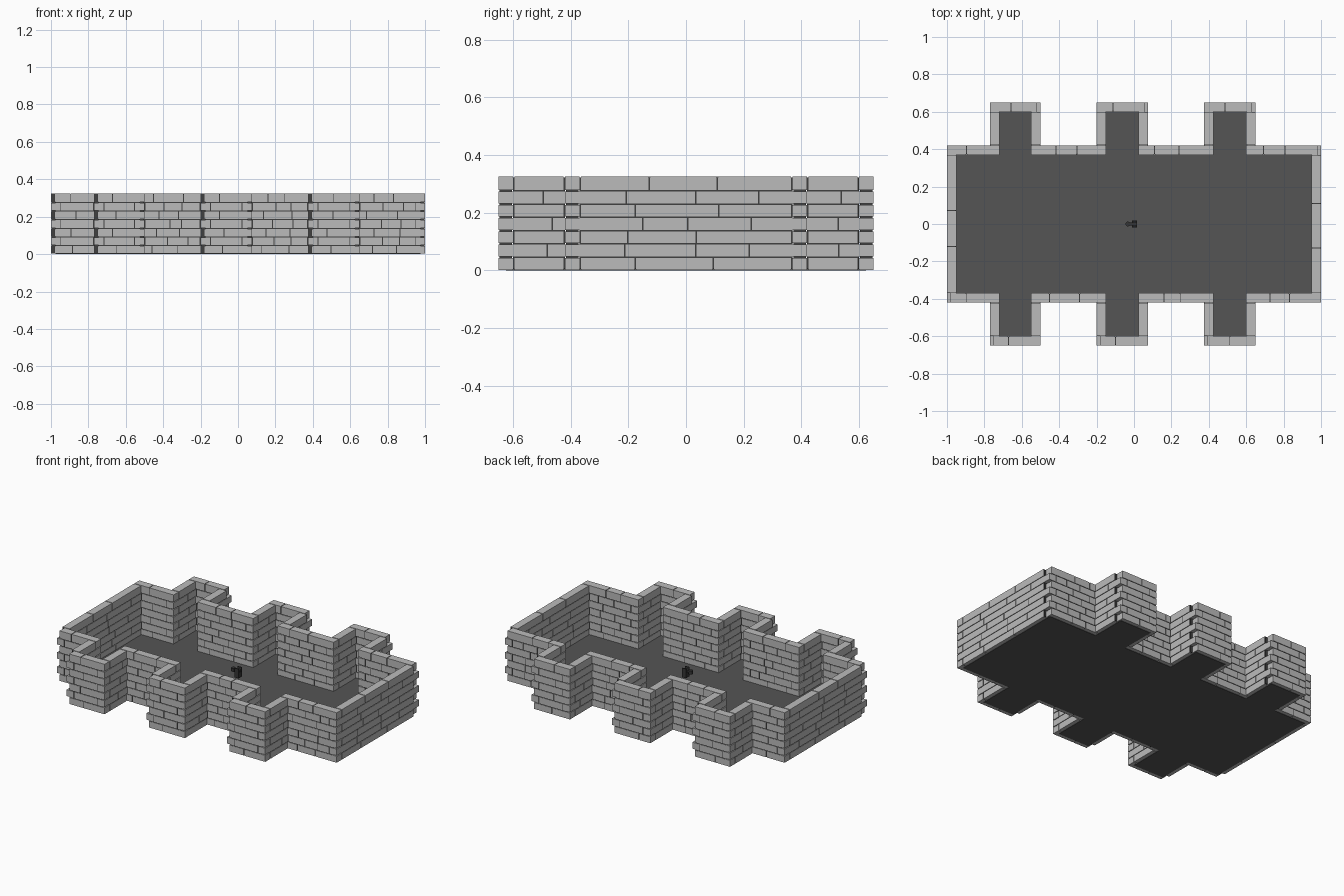
import bpy
import bmesh
import random
from mathutils import Matrix, Vector

random.seed(7)
if "Cube" in bpy.data.objects:
    bpy.data.objects.remove(bpy.data.objects["Cube"], do_unlink=True)

HEIGHT = 0.325
BASE = 0.002
COURSES = 7
HALF = 0.025      # half of the wall thickness
GAP = 0.005       # joint width
RECESS = 0.003    # mortar depth
NOTCH = 0.018     # short bricks at the ragged corners


def material(name, value):
    mat = bpy.data.materials.new(name)
    mat.use_nodes = True
    colour = (value, value, value, 1)
    mat.diffuse_color = colour
    bsdf = mat.node_tree.nodes["Principled BSDF"]
    bsdf.inputs["Base Color"].default_value = colour
    bsdf.inputs["Roughness"].default_value = 0.9
    return mat


STONE = material("light grey stone", 0.50)
MORTAR = material("dark mortar", 0.05)
PAVING = material("dark grey floor", 0.09)
IRON = material("dark iron", 0.035)


def add_box(bm, low, high):
    low, high = Vector(low), Vector(high)
    place = Matrix.Translation((low + high) / 2) @ Matrix.Diagonal((*(high - low), 1))
    bmesh.ops.create_cube(bm, size=1, matrix=place)


def finish(bm, name, mat):
    mesh = bpy.data.meshes.new(name)
    bm.to_mesh(mesh)
    bm.free()
    mesh.materials.append(mat)
    obj = bpy.data.objects.new(name, mesh)
    bpy.context.collection.objects.link(obj)
    return obj


# Wall centreline: a long hall with three alcoves on each side
END_X, SIDE_Y, ALCOVE_Y = 0.975, 0.395, 0.625
ALCOVES = [(-0.745, -0.525), (-0.175, 0.05), (0.40, 0.625)]
front = [(-END_X, -SIDE_Y)]
for a, b in ALCOVES:
    front += [(a, -SIDE_Y), (a, -ALCOVE_Y), (b, -ALCOVE_Y), (b, -SIDE_Y)]
front.append((END_X, -SIDE_Y))
outline = front + [(x, -y) for x, y in reversed(front)]
segments = list(zip(outline, outline[1:] + outline[:1]))


def wall_box(bm, axis, across, start, end, half, z0, z1):
    if axis == 0:
        add_box(bm, (start, across - half, z0), (end, across + half, z1))
    else:
        add_box(bm, (across - half, start, z0), (across + half, end, z1))


def joints(start, end, pitch, shift):
    """Uneven joint positions along one course."""
    count = max(1, round((end - start) / pitch))
    step = (end - start) / count
    inner = [start + step * (i + shift + random.uniform(-0.2, 0.2))
             for i in range(1, count)]
    return [start] + inner + [end]


def ragged(x, y):
    """Outer corners whose alternate bricks stop short."""
    low_end = [-END_X] + [a for a, b in ALCOVES]
    high_end = [END_X] + [b for a, b in ALCOVES]
    outer = abs(y) == ALCOVE_Y or abs(x) == END_X
    return outer and x in (low_end if y < 0 else high_end)


# Brick courses interlocking at the corners, over a recessed mortar core
bricks = bmesh.new()
core = bmesh.new()
for p, q in segments:
    axis = 0 if p[1] == q[1] else 1
    across = p[1 - axis]
    p, q = sorted((p, q))
    start, end = p[axis], q[axis]
    pitch = 0.21 if axis == 1 and abs(across) == END_X else 0.115
    inset = 0 if axis == 0 else HALF
    wall_box(core, axis, across, start + inset, end - inset,
             HALF - RECESS, BASE + RECESS, HEIGHT - RECESS)
    for row in range(COURSES):
        z0 = BASE + (HEIGHT - BASE) * row / COURSES
        z1 = BASE + (HEIGHT - BASE) * (row + 1) / COURSES
        if row < COURSES - 1:
            z1 -= GAP
        through = row % 2 == axis
        reach = HALF if through else -HALF - GAP
        s, e = start - reach, end + reach
        if through and axis == 0:
            s += NOTCH if ragged(*p) else 0
            e -= NOTCH if ragged(*q) else 0
        marks = joints(s, e, pitch, 0.18 if row % 2 else -0.18)
        for i, (a, b) in enumerate(zip(marks, marks[1:])):
            a += GAP / 2 if i > 0 else 0
            b -= GAP / 2 if i < len(marks) - 2 else 0
            wall_box(bricks, axis, across, a, b, HALF, z0, z1)
finish(bricks, "wall_bricks", STONE)
finish(core, "wall_mortar", MORTAR)

# Floor slab following the hall and alcoves
floor = bmesh.new()
face = floor.faces.new([floor.verts.new((x, y, 0)) for x, y in outline])
top = bmesh.ops.extrude_face_region(floor, geom=[face])["geom"]
bmesh.ops.translate(floor, vec=(0, 0, 0.008),
                    verts=[v for v in top if isinstance(v, bmesh.types.BMVert)])
bmesh.ops.recalc_face_normals(floor, faces=floor.faces)
finish(floor, "floor_slab", PAVING)

# Small iron fitting hanging in the middle of the hall
fitting = bmesh.new()
add_box(fitting, (-0.012, -0.018, 0.13), (0.016, 0.018, 0.165))
add_box(fitting, (-0.04, -0.008, 0.168), (0.016, 0.008, 0.178))
for y in (-0.018, 0.012):
    add_box(fitting, (-0.012, y, 0.16), (0.016, y + 0.006, 0.19))
bmesh.ops.create_cone(fitting, cap_ends=True, segments=12, radius1=0.013,
                      radius2=0.013, depth=0.022,
                      matrix=Matrix.Translation((-0.033, 0, 0.17)))
finish(fitting, "hanging_fitting", IRON)
